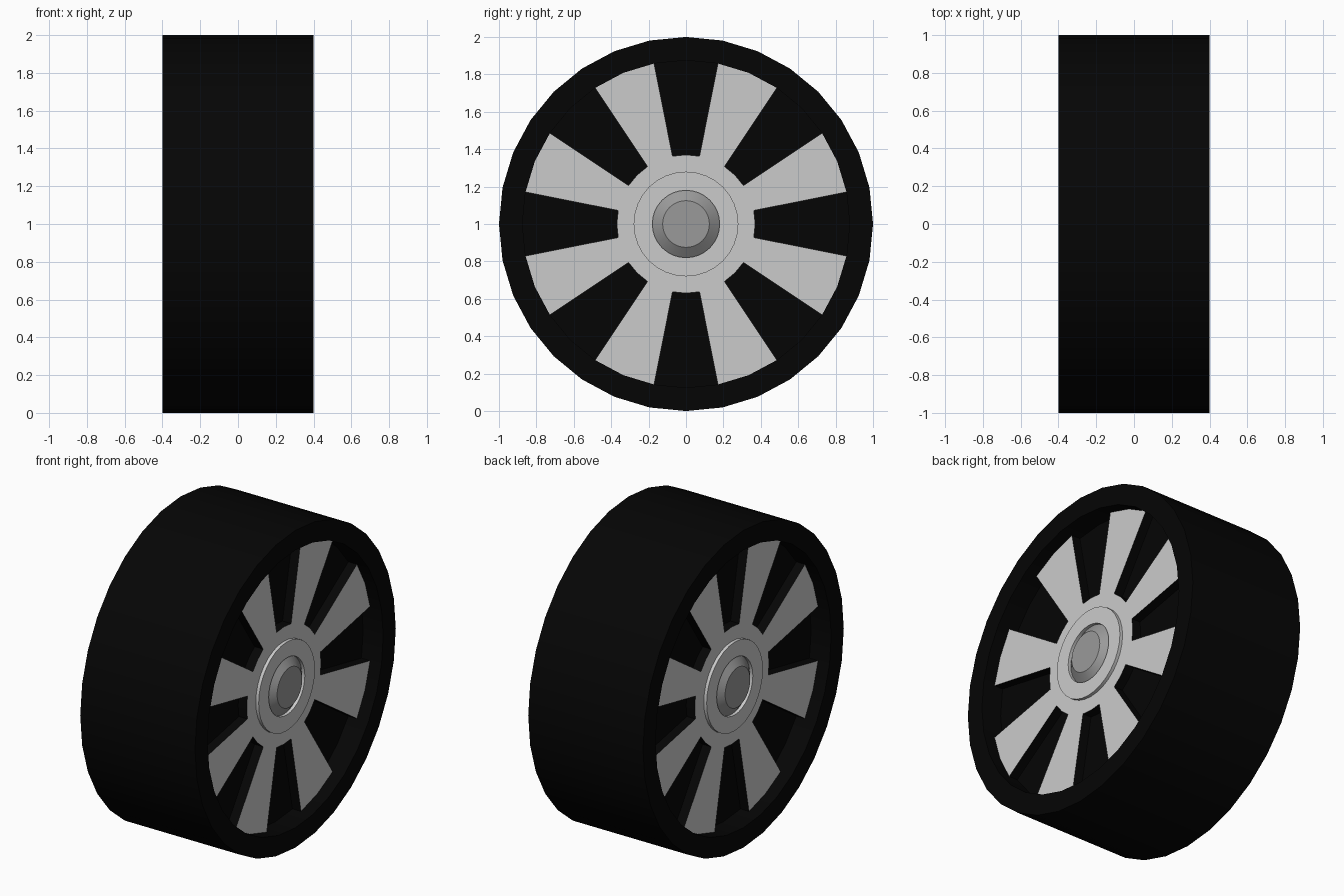
import bpy, bmesh, math
from math import sin, cos, pi

SIDES = 32
STEP = 2 * pi / SIDES
RIM_R = 0.875      # inner radius of the tyre
FLOOR_X = 0.26     # recessed floor behind the spokes
SPOKE_X = 0.32     # outer face of the spokes

cube = bpy.data.objects.get("Cube")
if cube:
    bpy.data.objects.remove(cube, do_unlink=True)


def material(name, value):
    m = bpy.data.materials.new(name)
    m.use_nodes = True
    colour = (value, value, value, 1)
    m.diffuse_color = colour
    bsdf = m.node_tree.nodes["Principled BSDF"]
    bsdf.inputs["Base Color"].default_value = colour
    bsdf.inputs["Roughness"].default_value = 0.7
    return m


black = material("rubber black", 0.0016)
silver = material("light metal grey", 0.6)
steel = material("cap grey", 0.32)


def point(x, r, a):
    """Position at radius r and angle a around the axle."""
    return (x, r * sin(a), 1 + r * cos(a))


def finish(bm, name, mats, mirror=False):
    bmesh.ops.remove_doubles(bm, verts=bm.verts, dist=1e-5)
    bmesh.ops.recalc_face_normals(bm, faces=bm.faces)
    for f in bm.faces:
        f.smooth = True
    mesh = bpy.data.meshes.new(name)
    bm.to_mesh(mesh)
    bm.free()
    mesh.set_sharp_from_angle(angle=math.radians(30))
    for m in mats:
        mesh.materials.append(m)
    ob = bpy.data.objects.new(name, mesh)
    bpy.context.collection.objects.link(ob)
    if mirror:
        ob.modifiers.new("both_sides", 'MIRROR').use_axis[0] = True


def lathe(name, profile, mat, mirror=False):
    """Turn a closed (x, radius) profile around the axle."""
    bm = bmesh.new()
    rings = [[bm.verts.new(point(x, r, i * STEP)) for x, r in profile]
             for i in range(SIDES)]
    n = len(profile)
    for i in range(SIDES):
        a, b = rings[i], rings[(i + 1) % SIDES]
        for j in range(n):
            k = (j + 1) % n
            if profile[j][1] or profile[k][1]:
                bm.faces.new((a[j], a[k], b[k], b[j]))
    finish(bm, name, [mat], mirror)


# Tyre and the dark core behind the spokes
lathe("tyre", [(-0.4, 1), (0.4, 1), (0.4, RIM_R), (-0.4, RIM_R)], black)
lathe("wheel_core", [(-FLOOR_X, 0), (-FLOOR_X, 0.9), (FLOOR_X, 0.9), (FLOOR_X, 0)], black)

# Spoke plate: eight flared spokes around a hub, with dark side walls
bm = bmesh.new()
outline = []
for k in range(8):
    a = k * pi / 4
    for radius, steps in ((0.37, 1), (0.88, 1), (0.88, 2), (0.88, 3), (0.37, 3), (0.37, 4)):
        outline.append(bm.verts.new(point(SPOKE_X, radius, a + steps * STEP)))
face = bm.faces.new(outline)
walls = bmesh.ops.extrude_face_region(bm, geom=[face], use_keep_orig=True)
moved = [v for v in walls["geom"] if isinstance(v, bmesh.types.BMVert)]
bmesh.ops.translate(bm, verts=moved, vec=(FLOOR_X - SPOKE_X, 0, 0))
bm.normal_update()
for f in bm.faces:
    f.material_index = 0 if abs(f.normal.x) > 0.5 else 1
finish(bm, "spoke_plate", [silver, black], mirror=True)

# Raised hub ring and the bevelled centre cap inside it
lathe("hub_ring", [(0.3, 0.28), (0.34, 0.28), (0.34, 0.18), (0.3, 0.18)], silver, True)
lathe("centre_cap", [(0.3, 0), (0.3, 0.18), (0.32, 0.18), (0.36, 0.125), (0.36, 0)], steel, True)
